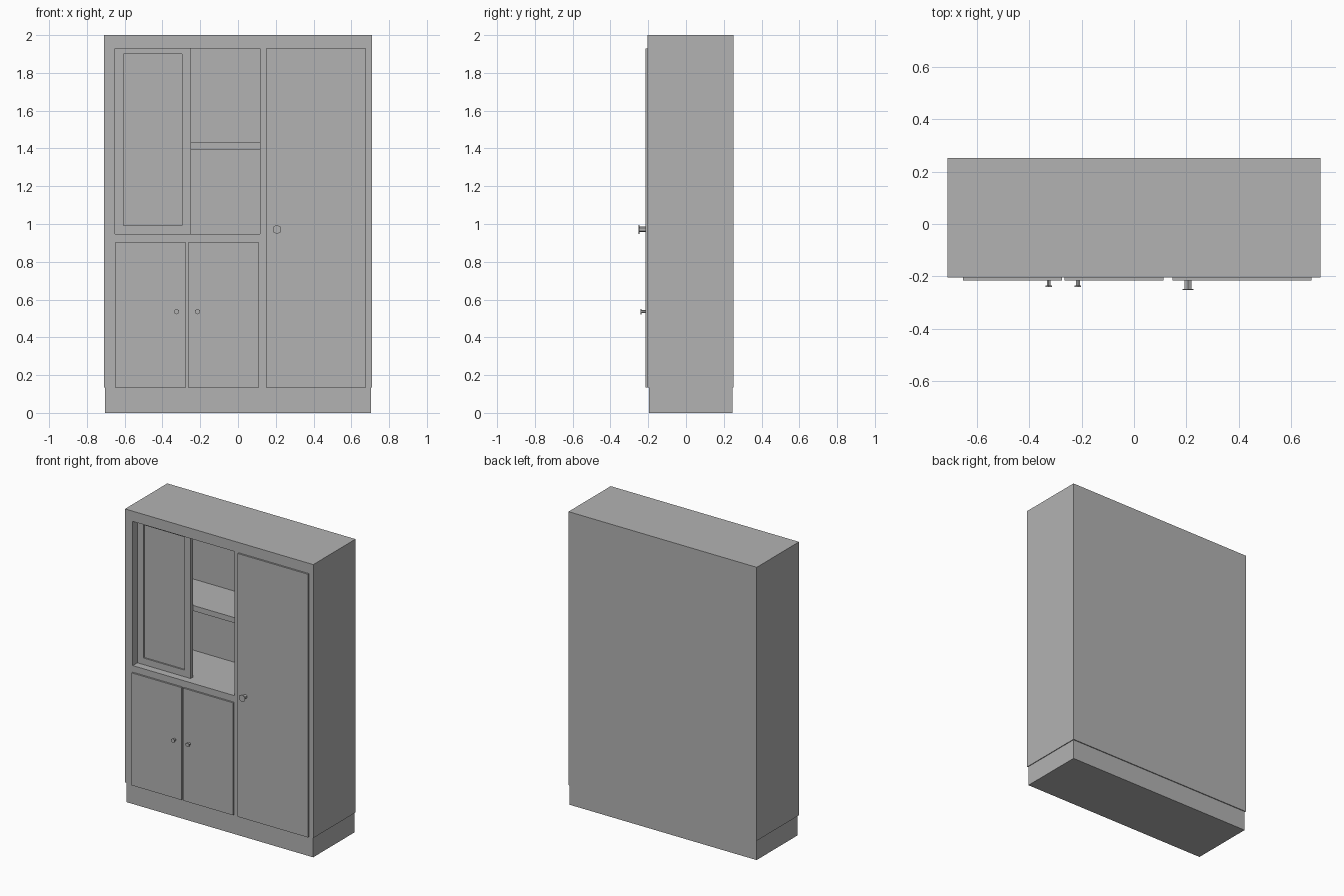
import bpy
import math

cube = bpy.data.objects.get("Cube")
if cube:
    bpy.data.objects.remove(cube, do_unlink=True)

# One grey paint for the whole cabinet
grey = bpy.data.materials.new("cabinet_grey")
grey.use_nodes = True
colour = (0.45, 0.45, 0.45, 1)
grey.diffuse_color = colour
grey.node_tree.nodes["Principled BSDF"].inputs["Base Color"].default_value = colour

FRONT, BACK = -0.203, 0.252
PLINTH_TOP = 0.135


def box(name, x, y, z):
    """Box given by its (low, high) range on each axis."""
    bpy.ops.mesh.primitive_cube_add(size=1, location=[sum(r) / 2 for r in (x, y, z)])
    obj = bpy.context.object
    obj.name = name
    obj.scale = [r[1] - r[0] for r in (x, y, z)]
    bpy.ops.object.transform_apply(location=False, rotation=False, scale=True)
    obj.data.materials.append(grey)
    return obj


def cut(target, name, x, y, z):
    """Cut a box-shaped recess with a hidden helper."""
    cutter = box(name, x, y, z)
    cutter.hide_render = True
    cutter.hide_set(True)
    cutter.display_type = 'WIRE'
    mod = target.modifiers.new(name, 'BOOLEAN')
    mod.operation = 'DIFFERENCE'
    mod.solver = 'EXACT'
    mod.object = cutter
    bpy.context.view_layer.objects.active = target
    target.select_set(True)
    bpy.ops.object.modifier_apply(modifier=name)
    bpy.data.objects.remove(cutter, do_unlink=True)


def disc(name, x, z, radius, y0, y1):
    """Six-sided bar running along y."""
    bpy.ops.mesh.primitive_cylinder_add(
        vertices=6, radius=radius, depth=y1 - y0,
        location=(x, (y0 + y1) / 2, z), rotation=(math.pi / 2, 0, 0))
    obj = bpy.context.object
    obj.name = name
    obj.data.materials.append(grey)


def knob(name, x, z, radius, tip):
    disc(name + "_stem", x, z, radius * 0.58, tip + 0.004, FRONT - 0.005)
    disc(name + "_cap", x, z, radius, tip, tip + 0.005)


# Plinth and carcass with the open display niche
box("plinth", (-0.705, 0.705), (FRONT + 0.006, BACK - 0.006), (0, PLINTH_TOP))
carcass = box("carcass", (-0.71, 0.71), (FRONT, BACK), (PLINTH_TOP, 2))
NICHE_X, NICHE_Z = (-0.652, 0.116), (0.947, 1.93)
NICHE_BACK = FRONT + 0.40
cut(carcass, "niche_cutter", NICHE_X, (FRONT - 0.1, NICHE_BACK), NICHE_Z)

# Shelf across the niche, behind the sliding door
box("niche_shelf", NICHE_X, (FRONT + 0.083, NICHE_BACK), (1.395, 1.432))

# Sliding door with a recessed panel
slide_y = FRONT + 0.05
sliding_door = box("sliding_door", (-0.652, -0.25), (slide_y, slide_y + 0.025), NICHE_Z)
cut(sliding_door, "panel_cutter", (-0.607, -0.296), (slide_y - 0.1, slide_y + 0.01), (0.992, 1.899))

# Hinged doors laid on the front
for name, x, top in (("lower_right_door", (-0.652, -0.275), 0.902),
                     ("lower_left_door", (-0.264, 0.112), 0.902),
                     ("tall_door", (0.147, 0.677), 1.93)):
    box(name, x, (FRONT - 0.012, FRONT), (PLINTH_TOP, top))

# Knobs
knob("lower_right_knob", -0.325, 0.536, 0.0145, -0.24)
knob("lower_left_knob", -0.214, 0.536, 0.0145, -0.24)
knob("tall_door_knob", 0.206, 0.971, 0.025, -0.252)
